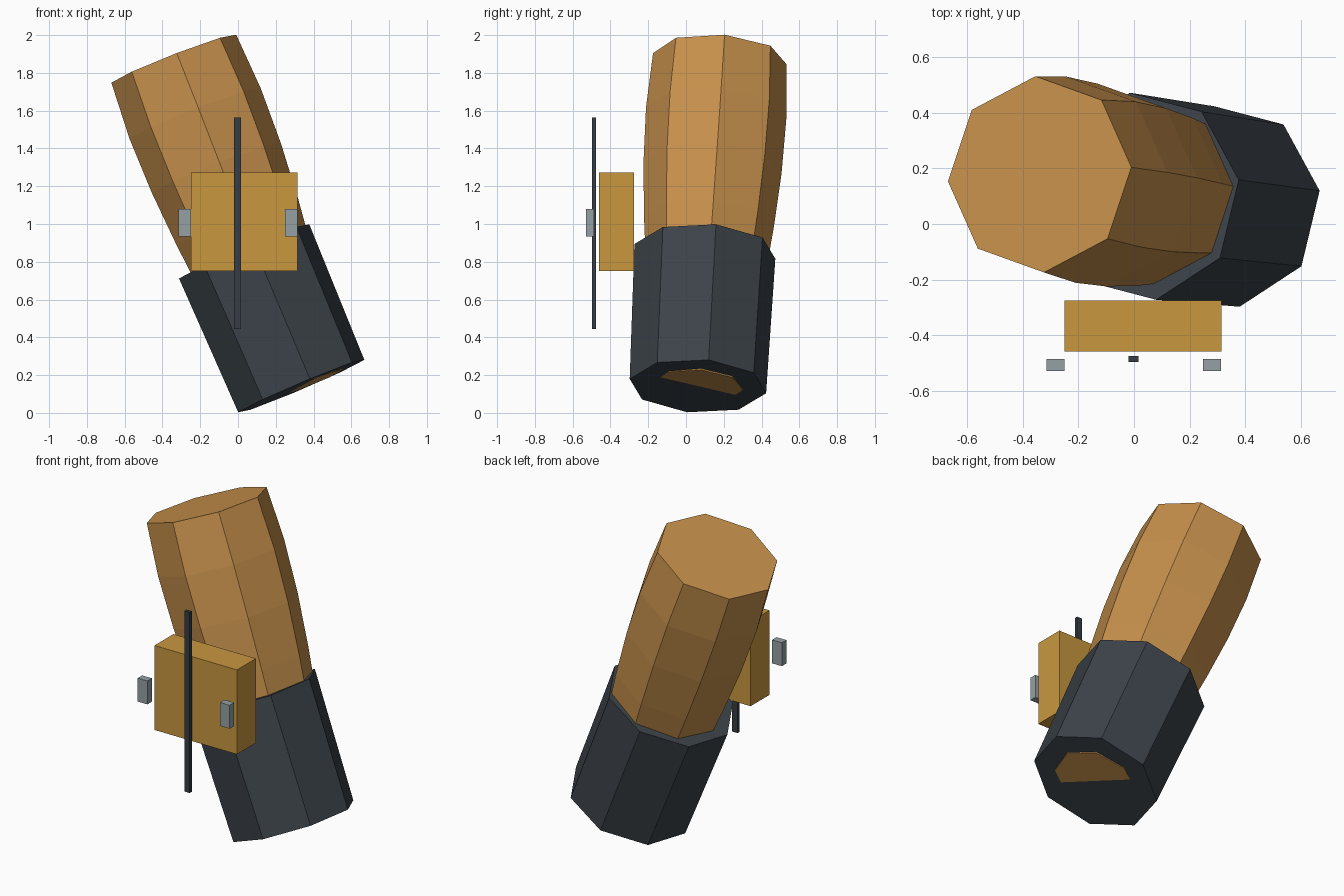
import bpy, bmesh, math
from mathutils import Vector

if "Cube" in bpy.data.objects:
    bpy.data.objects.remove(bpy.data.objects["Cube"])


def material(name, hex_code):
    def lin(c):
        return c / 12.92 if c <= 0.04045 else ((c + 0.055) / 1.055) ** 2.4
    m = bpy.data.materials.new(name)
    m.diffuse_color = [lin(int(hex_code[i:i + 2], 16) / 255) for i in (0, 2, 4)] + [1]
    m.use_nodes = True
    m.node_tree.nodes["Principled BSDF"].inputs["Base Color"].default_value = m.diffuse_color
    return m


tan = material("tan skin", "C6904C")
slate = material("dark slate", "3C4349")
ochre = material("ochre", "C8973F")
steel = material("steel grey", "95A1A3")
charcoal = material("charcoal", "373D44")


def finish(bm, name, mat):
    bmesh.ops.recalc_face_normals(bm, faces=bm.faces)
    mesh = bpy.data.meshes.new(name)
    bm.to_mesh(mesh)
    bm.free()
    mesh.materials.append(mat)
    ob = bpy.data.objects.new(name, mesh)
    bpy.context.collection.objects.link(ob)


def octagon_tube(name, start, end, first_corner, radii, mat):
    """Capped eight-sided tube with evenly spaced rings of given radii."""
    start, end = Vector(start), Vector(end)
    axis = (end - start).normalized()
    u = Vector(first_corner)
    u = (u - axis * u.dot(axis)).normalized()
    v = axis.cross(u)
    bm = bmesh.new()
    rings = []
    for i, r in enumerate(radii):
        c = start.lerp(end, i / (len(radii) - 1))
        rings.append([bm.verts.new(c + r * (u * math.cos(k * math.pi / 4)
                                            + v * math.sin(k * math.pi / 4)))
                      for k in range(8)])
    for a, b in zip(rings, rings[1:]):
        for k in range(8):
            n = (k + 1) % 8
            bm.faces.new((a[k], a[n], b[n], b[k]))
    bm.faces.new(rings[0])
    bm.faces.new(rings[-1])
    finish(bm, name, mat)


def box(name, lo, hi, mat):
    bm = bmesh.new()
    bmesh.ops.create_cube(bm, size=1)
    for vert in bm.verts:
        vert.co = [lo[i] if vert.co[i] < 0 else hi[i] for i in range(3)]
    finish(bm, name, mat)


# Bulging forearm running through a slightly flared sleeve
base = (0.335, 0.063, 0.142)
octagon_tube("forearm", base, (-0.34, 0.179, 1.875), (0.33, 0.025, 0.125),
             (0.24, 0.278, 0.313, 0.345, 0.367, 0.373, 0.355), tan)
octagon_tube("sleeve", base, (0.0325, 0.10, 0.855), (0.335, 0.057, 0.138),
             (0.366, 0.378), slate)

# Device strapped in front of the sleeve
box("device_body", (-0.25, -0.46, 0.75), (0.315, -0.275, 1.273), ochre)
box("centre_rod", (-0.02, -0.497, 0.445), (0.017, -0.476, 1.563), charcoal)
for side, x in (("left", -0.316), ("right", 0.248)):
    box(side + "_clip", (x, -0.53, 0.935), (x + 0.066, -0.486, 1.08), steel)
